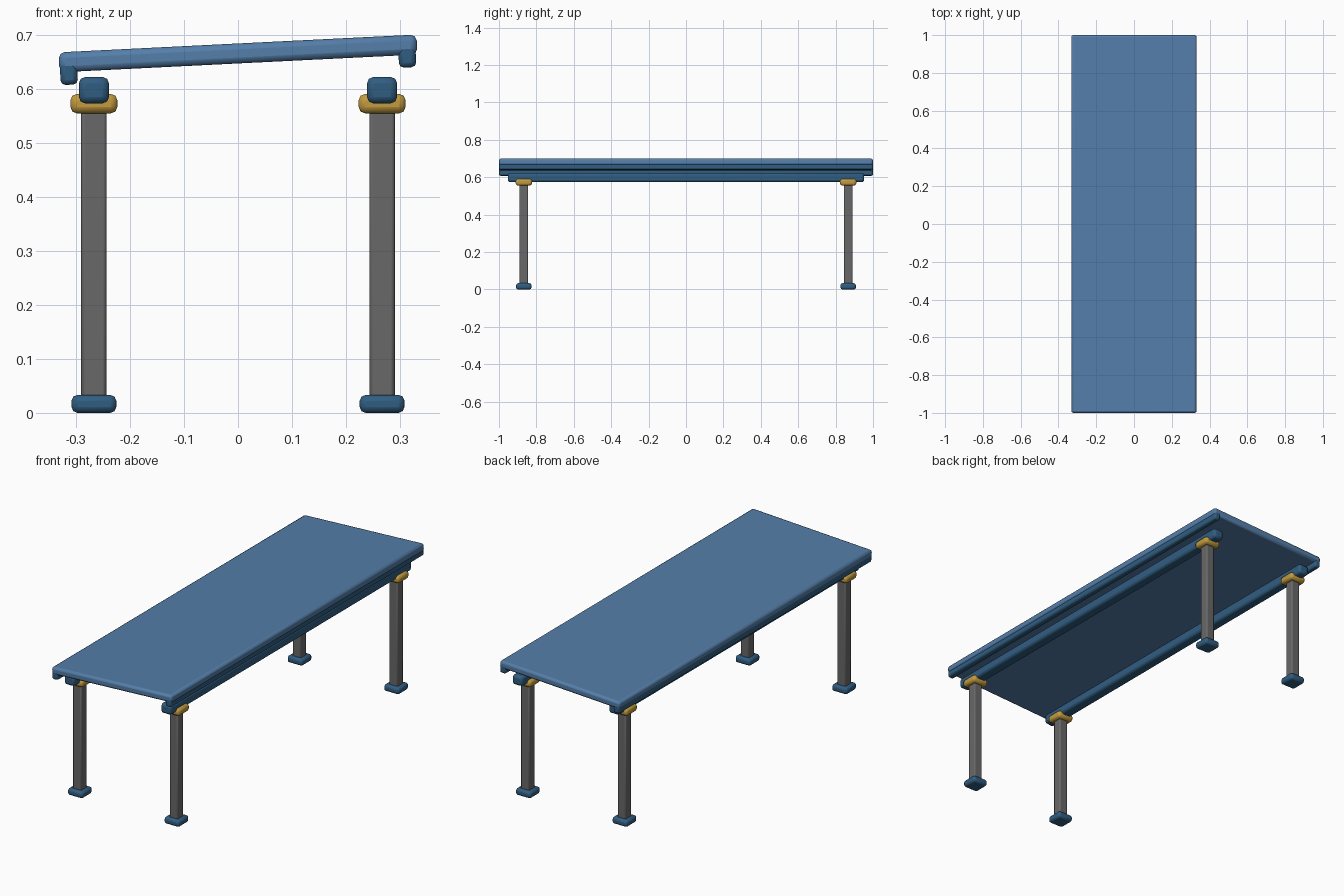
import bpy, math

if "Cube" in bpy.data.objects:
    bpy.data.objects.remove(bpy.data.objects["Cube"])

def material(name, rgb):
    m = bpy.data.materials.new(name)
    m.diffuse_color = (*rgb, 1)
    m.use_nodes = True
    m.node_tree.nodes["Principled BSDF"].inputs["Base Color"].default_value = m.diffuse_color
    return m

blue = material("light_blue", (0.09, 0.21, 0.40))
navy = material("dark_blue", (0.03, 0.11, 0.22))
gold = material("gold", (0.55, 0.33, 0.05))
grey = material("dark_grey", (0.14, 0.14, 0.14))

def box(name, center, size, bevel, mat, segments=2, tilt=0.0):
    bpy.ops.mesh.primitive_cube_add(size=1, location=center)
    o = bpy.context.object
    o.name = name
    o.scale = size
    bpy.ops.object.transform_apply(location=False, rotation=False, scale=True)
    o.rotation_euler.y = tilt
    o.data.materials.append(mat)
    b = o.modifiers.new("bevel", 'BEVEL')
    b.width, b.segments = bevel, segments
    bpy.ops.object.shade_smooth_by_angle(angle=math.radians(35))
    return o

# Sloping top panel
tilt = -math.atan(0.032 / 0.645)
box("top_panel", (0, 0, 0.666), (0.664, 2.0, 0.037), 0.011, blue, tilt=tilt)

for sx, side in ((-1, "left"), (1, "right")):
    # Edge strip hanging below the panel
    box(f"{side}_edge_strip", (sx * 0.3135, 0, 0.646 + sx * 0.016),
        (0.032, 2.0, 0.044), 0.009, navy, tilt=tilt)
    # Long rail carried by the posts
    box(f"{side}_rail", (sx * 0.267, 0, 0.598), (0.056, 1.906, 0.049), 0.012, navy)
    for sy, end in ((-1, "front"), (1, "back")):
        x, y = sx * 0.267, sy * 0.867
        # Post, collar and foot
        box(f"{end}_{side}_post", (x, y, 0.295), (0.047, 0.047, 0.55), 0.006, grey)
        box(f"{end}_{side}_collar", (x, y, 0.573), (0.087, 0.087, 0.036), 0.012, gold)
        box(f"{end}_{side}_foot", (x, y, 0.0167), (0.083, 0.083, 0.0333), 0.011, navy)
